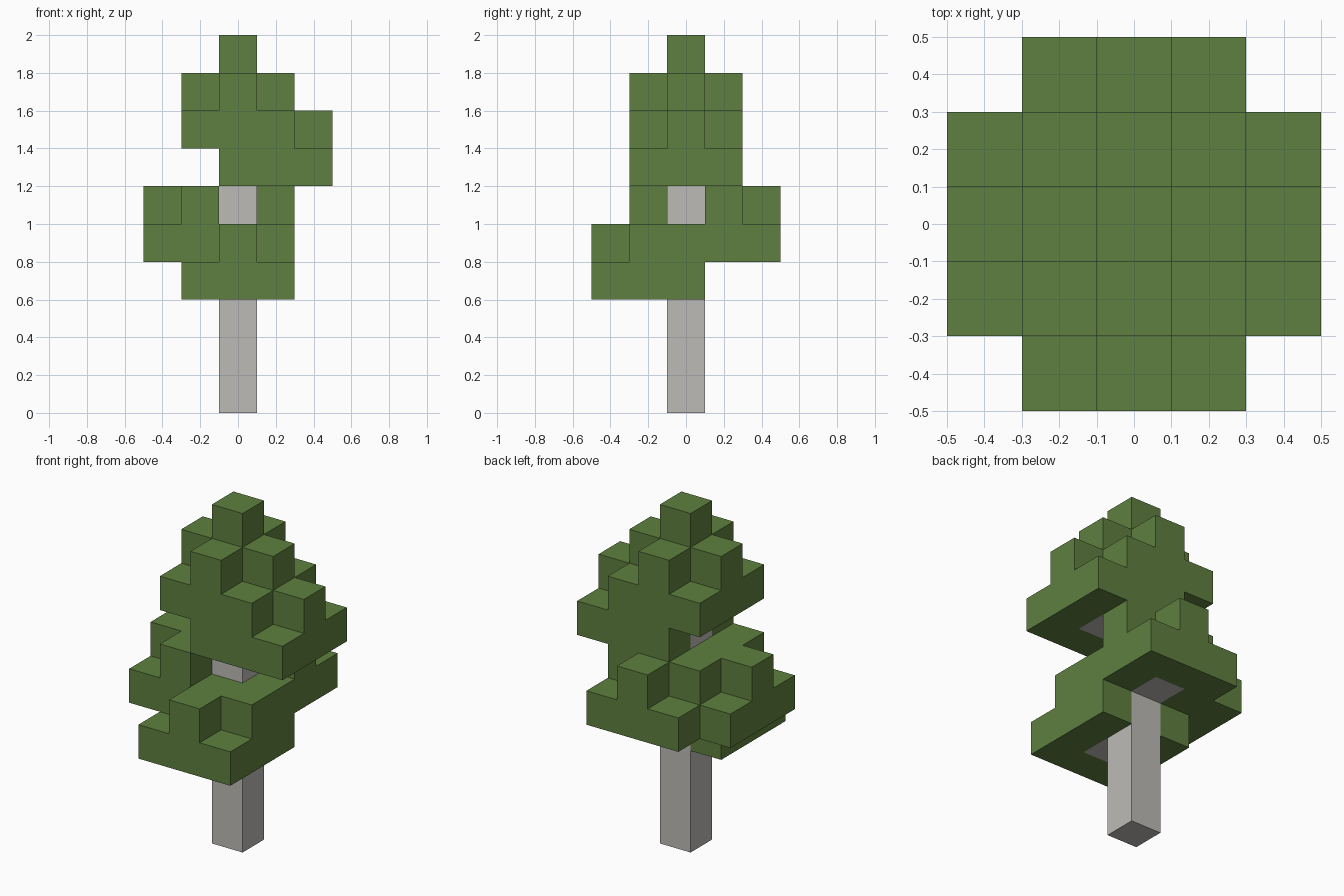
import bpy
import bmesh
from mathutils import Vector

old = bpy.data.objects.get("Cube")
if old:
    bpy.data.objects.remove(old, do_unlink=True)

SIZE = 0.2  # edge length of one block


def make_material(name, rgb):
    mat = bpy.data.materials.new(name)
    mat.use_nodes = True
    mat.diffuse_color = (*rgb, 1)
    mat.node_tree.nodes["Principled BSDF"].inputs["Base Color"].default_value = (*rgb, 1)
    return mat


leaf_green = make_material("leaf_green", (0.114, 0.216, 0.050))
bark_grey = make_material("bark_grey", (0.508, 0.497, 0.474))


def square(x, y, z):
    """Three by three layer of blocks."""
    return {(x + i, y + j, z) for i in (-1, 0, 1) for j in (-1, 0, 1)}


def cross(x, y, z):
    """Plus-shaped layer of blocks."""
    return {c for c in square(x, y, z) if c[0] == x or c[1] == y}


def cluster(x, y, z):
    """Leaf clump: a square layer with a cross on top."""
    return square(x, y, z) | cross(x, y, z + 1)


# Trunk with one short branch inside each side clump
side_clumps = {
    "front_leaves": (0, -1, 3),
    "back_leaves": (0, 1, 4),
    "right_leaves": (-1, 0, 4),
    "left_leaves": (1, 0, 6),
}
parts = {"trunk": {(0, 0, z) for z in range(8)} | set(side_clumps.values())}

# Leaf clumps, and the crown with its single top block
for name, spot in side_clumps.items():
    parts[name] = cluster(*spot)
parts["crown_leaves"] = cluster(0, 0, 7) | {(0, 0, 9)}

# Each block belongs to the first part that claims it
filled = set()
for name in parts:
    parts[name] -= filled
    filled |= parts[name]


def build(name, cells, mat):
    """Mesh the outer skin of a group of blocks."""
    bm = bmesh.new()
    for cell in sorted(cells):
        centre = Vector(cell) + Vector((0, 0, 0.5))
        for axis in range(3):
            for sign in (-1, 1):
                step = Vector((0, 0, 0))
                step[axis] = sign
                if tuple(int(a + b) for a, b in zip(cell, step)) in filled:
                    continue
                u = Vector((0, 0, 0))
                u[(axis + 1) % 3] = 0.5
                v = step.cross(u)
                mid = centre + step / 2
                corners = (mid - u - v, mid + u - v, mid + u + v, mid - u + v)
                bm.faces.new([bm.verts.new(c * SIZE) for c in corners])
    bmesh.ops.remove_doubles(bm, verts=bm.verts, dist=0.001)
    mesh = bpy.data.meshes.new(name)
    bm.to_mesh(mesh)
    bm.free()
    mesh.materials.append(mat)
    bpy.context.collection.objects.link(bpy.data.objects.new(name, mesh))


for name, cells in parts.items():
    build(name, cells, bark_grey if name == "trunk" else leaf_green)
